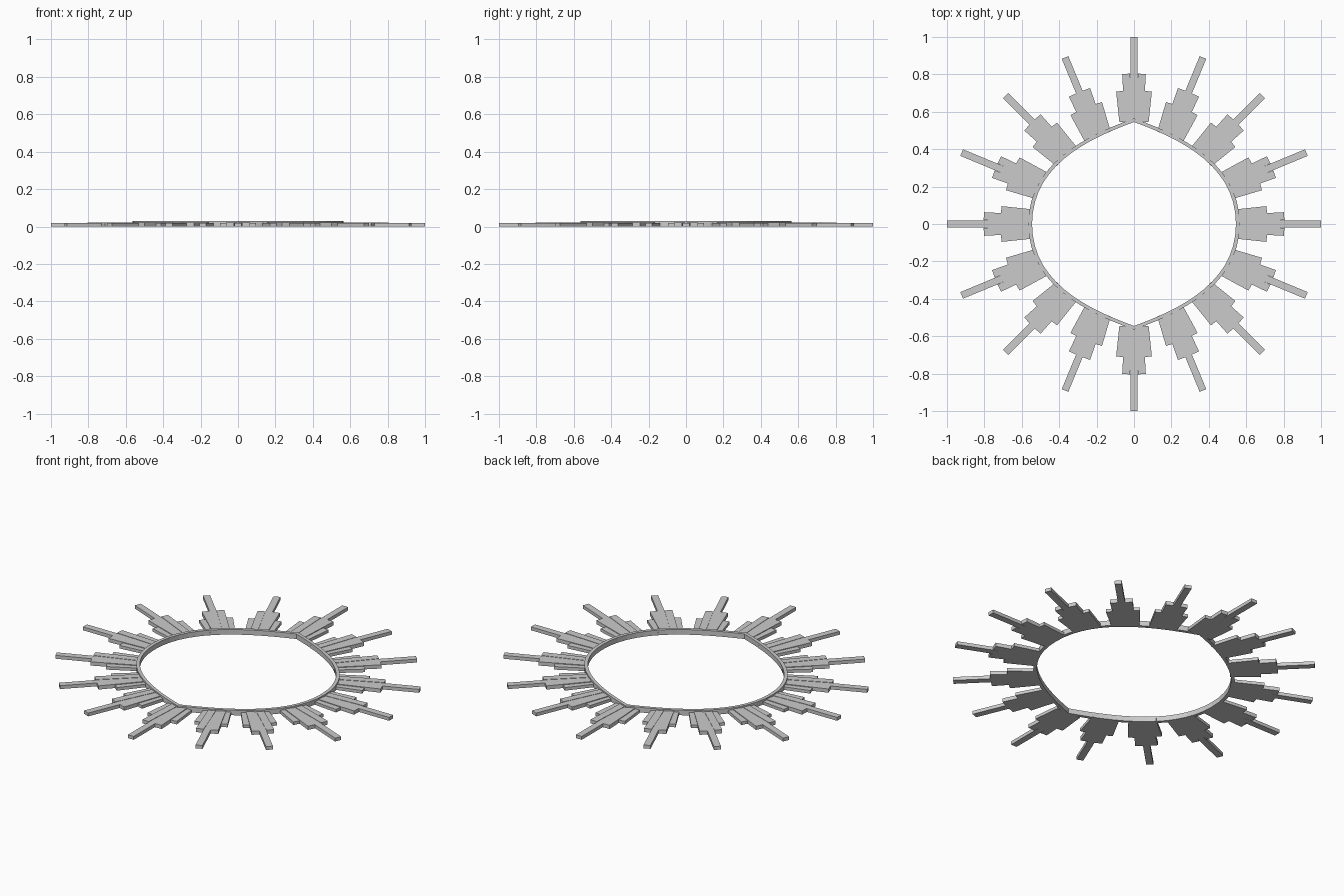
import bpy, math
from mathutils import Vector
from mathutils.geometry import interpolate_bezier

if "Cube" in bpy.data.objects:
    bpy.data.objects.remove(bpy.data.objects["Cube"])


def add_mesh(name, verts, faces):
    mesh = bpy.data.meshes.new(name)
    mesh.from_pydata(verts, [], faces)
    obj = bpy.data.objects.new(name, mesh)
    bpy.context.collection.objects.link(obj)
    return obj


# Opening outline: one quarter with a soft cusp at the top, mirrored around
def outline(r, n=14):
    q = interpolate_bezier(Vector((r, 0, 0)), Vector((r, 0.55 * r, 0)),
                           Vector((0.50 * r, 0.82 * r, 0)), Vector((0, r, 0)), n + 1)
    q = [(p.x, p.y) for p in q]
    half = q + [(-x, y) for x, y in q[-2::-1]]
    return half + [(x, -y) for x, y in half[-2:0:-1]]


# Raised thin ring, square in section
inner, outer = outline(0.545), outline(0.565)
n = len(inner)
H = 0.03
verts = [(x, y, z) for loop, z in ((inner, 0), (outer, 0), (outer, H), (inner, H))
         for x, y in loop]
faces = []
for k in range(4):
    for i in range(n):
        j = (i + 1) % n
        a, b = k * n, (k + 1) % 4 * n
        faces.append((a + i, b + i, b + j, a + j))
ring = add_mesh("frame_ring", verts, [f[::-1] for f in faces])


# Flat bar pointing outward at a given angle
def bar(name, angle, r0, r1, width, height):
    c, s = math.cos(angle), math.sin(angle)
    w = width / 2
    pts = [(r0, -w), (r1, -w), (r1, w), (r0, w)]
    v = [(x * c - y * s, x * s + y * c, z) for z in (0, height) for x, y in pts]
    f = [(3, 2, 1, 0), (4, 5, 6, 7)] + [(i, (i + 1) % 4, (i + 1) % 4 + 4, i + 4) for i in range(4)]
    return add_mesh(name, v, f)


# Where the ring lies along a direction, so bars start inside it
def ring_radius(angle):
    return max(math.hypot(x, y) * (math.cos(math.atan2(y, x) - angle) > 0.997)
               for x, y in inner) + 0.004


# Sixteen stepped sunburst clusters: long ray, two middle bars, two short bars
for i in range(16):
    a = i * math.tau / 16
    r0 = ring_radius(a)
    bar("long_ray", a, r0, 1.0 if i % 4 == 0 else r0 + 0.455, 0.038, 0.02)
    for s in (-1, 1):
        for name, tilt, length, h in (("middle_bar", 3, 0.255, 0.022), ("short_bar", 6, 0.165, 0.018)):
            t = a + s * math.radians(tilt)
            bar(name, t, r0, r0 + length, 0.042, h)
